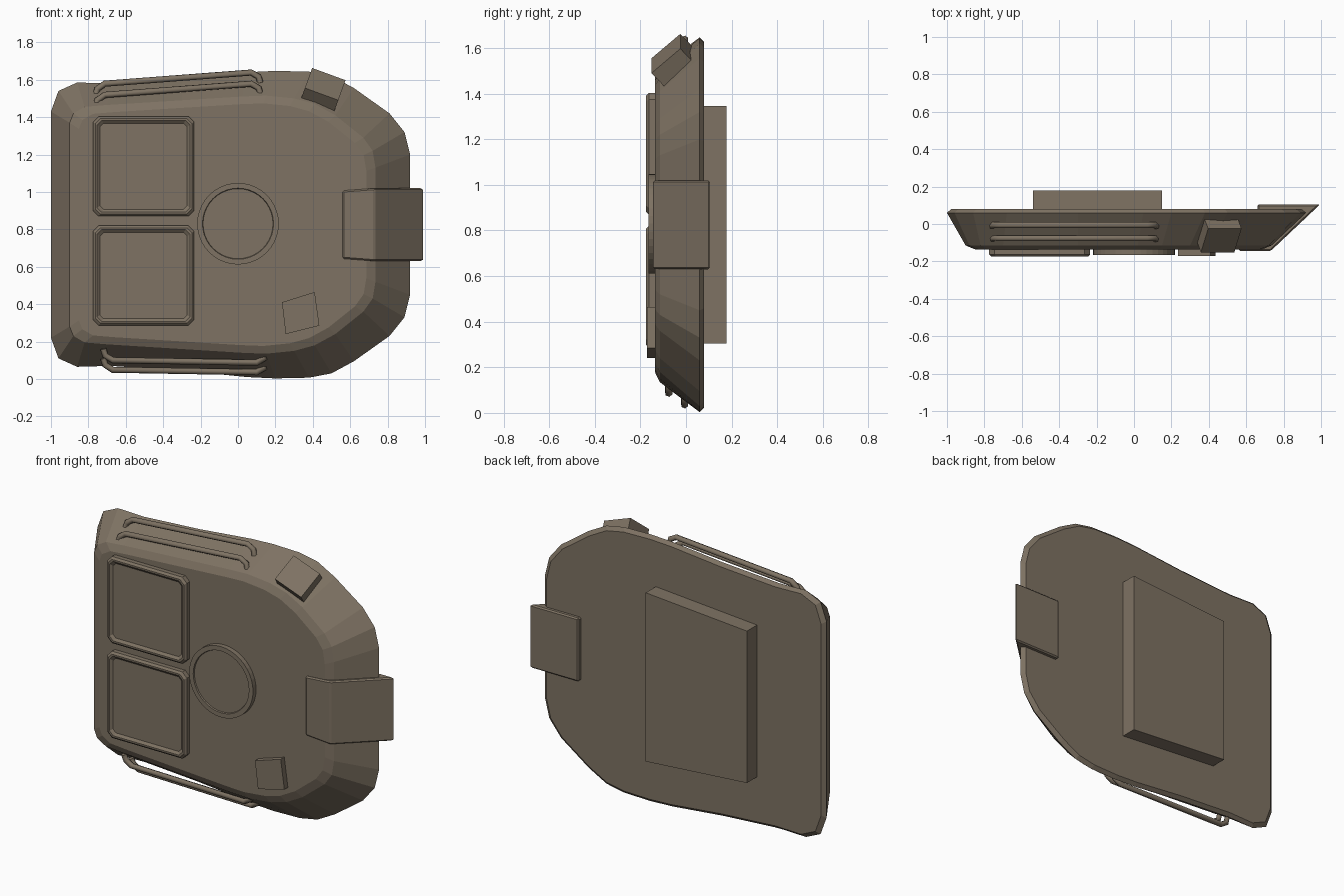
import bpy, bmesh, math
from mathutils import Vector, Matrix

cube = bpy.data.objects.get("Cube")
if cube:
    bpy.data.objects.remove(cube)

BROWN = (0.21, 0.17, 0.125, 1)
mat = bpy.data.materials.new("drab brown")
mat.use_nodes = True
mat.diffuse_color = BROWN
mat.node_tree.nodes["Principled BSDF"].inputs["Base Color"].default_value = BROWN

MID_Z = 0.825


def loft(name, rings, bevel=0):
    """Closed solid through rings with equal point counts, capped at both ends."""
    bm = bmesh.new()
    loops = [[bm.verts.new(p) for p in ring] for ring in rings]
    for a, b in zip(loops, loops[1:]):
        for i in range(len(a)):
            j = (i + 1) % len(a)
            bm.faces.new((a[i], a[j], b[j], b[i]))
    bm.faces.new(loops[0])
    bm.faces.new(loops[-1])
    bmesh.ops.recalc_face_normals(bm, faces=bm.faces)
    mesh = bpy.data.meshes.new(name)
    bm.to_mesh(mesh)
    bm.free()
    mesh.materials.append(mat)
    obj = bpy.data.objects.new(name, mesh)
    bpy.context.collection.objects.link(obj)
    if bevel:
        mod = obj.modifiers.new("edges", 'BEVEL')
        mod.width, mod.segments = bevel, 1
    return obj


def at_y(outline, y):
    return [(x, y, z) for x, z in outline]


def scaled(outline, s):
    return [(-0.08 + (x + 0.08) * s, MID_Z + (z - MID_Z) * s) for x, z in outline]


def mirrored(half):
    return half + [(x, 2 * MID_Z - z) for x, z in reversed(half)]


# Main shell: wide rear rim sloping in to a smaller front face
rim = mirrored([(-1, 1.43), (-.96, 1.54), (-.86, 1.585), (-.68, 1.58), (-.3, 1.605),
                (.05, 1.64), (.2, 1.647), (.38, 1.643), (.5, 1.62), (.62, 1.555),
                (.81, 1.42), (.89, 1.32), (.92, 1.2)])
face = mirrored([(-.9, 1.37), (-.88, 1.42), (-.82, 1.455), (-.7, 1.465), (-.3, 1.49),
                 (.02, 1.51), (.15, 1.515), (.3, 1.5), (.41, 1.47), (.52, 1.41),
                 (.67, 1.29), (.72, 1.22), (.735, 1.13)])
shell = loft("shell", [at_y(scaled(rim, .975), .08), at_y(rim, .06),
                       at_y(face, -.115), at_y(scaled(face, .94), -.135)])


# Square pads with a raised frame and a sunken panel
def pad_outline(cz, inset):
    w, h, c = 0.27 - inset, 0.267 - inset, 0.03 - inset * .3
    corners = [(w, h - c), (w - c, h), (c - w, h), (-w, h - c),
               (-w, c - h), (c - w, -h), (w - c, -h), (w, c - h)]
    return [(x - .505, z + cz) for x, z in corners]


for label, cz in (("upper", 1.137), ("lower", .553)):
    loft(label + "_pad", [at_y(pad_outline(cz, d), y) for d, y in
                          ((0, -.12), (0, -.163), (.012, -.175), (.022, -.175), (.037, -.162))])


# Round dial with a thin rim
def circle(r):
    return [(r * math.cos(math.tau * i / 40), .83 + r * math.sin(math.tau * i / 40))
            for i in range(40)]


loft("round_dial", [at_y(circle(r), y) for r, y in
                    ((.218, -.12), (.218, -.165), (.19, -.165), (.187, -.157))])

# Side clamp wrapping over the edge
clamp = [(.56, -.145), (.73, -.145), (.995, .105), (.66, .105), (.66, 0), (.56, -.1)]


def clamp_ring(sign):
    return [(x, y, MID_Z + sign * (.182 if x < .6 else .195)) for x, y in clamp]


loft("side_clamp", [clamp_ring(-1), clamp_ring(1)], .008)

# Rear block, slightly shorter on one side
block = [(-.54, .357), (.15, .305), (.15, 1.345), (-.54, 1.293)]
loft("rear_block", [at_y(block, .07), at_y(block, .178)])

# Small tilted block on the lower front
tab = [(.235, .41), (.41, .465), (.435, .285), (.255, .24)]
loft("front_tab", [at_y(tab, -.12), at_y(tab, -.17)])

# Small block on the upper slope
square = [(-.095, -.085), (.095, -.085), (.095, .085), (-.095, .085)]
turn = Matrix.Rotation(math.radians(20), 3, 'Y') @ Matrix.Rotation(math.radians(42), 3, 'X')
loft("slope_block", [[Vector((.455, -.058, 1.545)) + turn @ Vector((x, y, z)) for x, y in square]
                     for z in (-.045, .045)])


# Pairs of bent rails along the top and bottom slopes
def rail(name, points):
    curve = bpy.data.curves.new(name, 'CURVE')
    curve.dimensions = '3D'
    curve.bevel_depth, curve.bevel_resolution = .017, 1
    curve.use_fill_caps = True
    spline = curve.splines.new('POLY')
    spline.points.add(len(points) - 1)
    for p, co in zip(spline.points, points):
        p.co = (*co, 1)
    curve.materials.append(mat)
    obj = bpy.data.objects.new(name, curve)
    bpy.context.collection.objects.link(obj)


def bent(x0, z0, x1, z1, y, inward):
    path = [(x0, .06), (x0 + .01, .025), (x0 + .05, 0), (x1 - .05, 0), (x1 - .01, .025), (x1, .06)]
    return [(x, y + (-.005 if d == .06 else 0), z0 + (z1 - z0) * (x - x0) / (x1 - x0) + inward * d)
            for x, d in path]


for label, y, drop in (("rear", -.006, 0), ("front", -.076, .06)):
    rail("top_rail_" + label, bent(-.762, 1.575 - drop, .12, 1.642 - drop, y, -1))
    rail("bottom_rail_" + label, bent(-.72, .05 + drop * .85, .15, .035 + drop * .85, y, 1))
